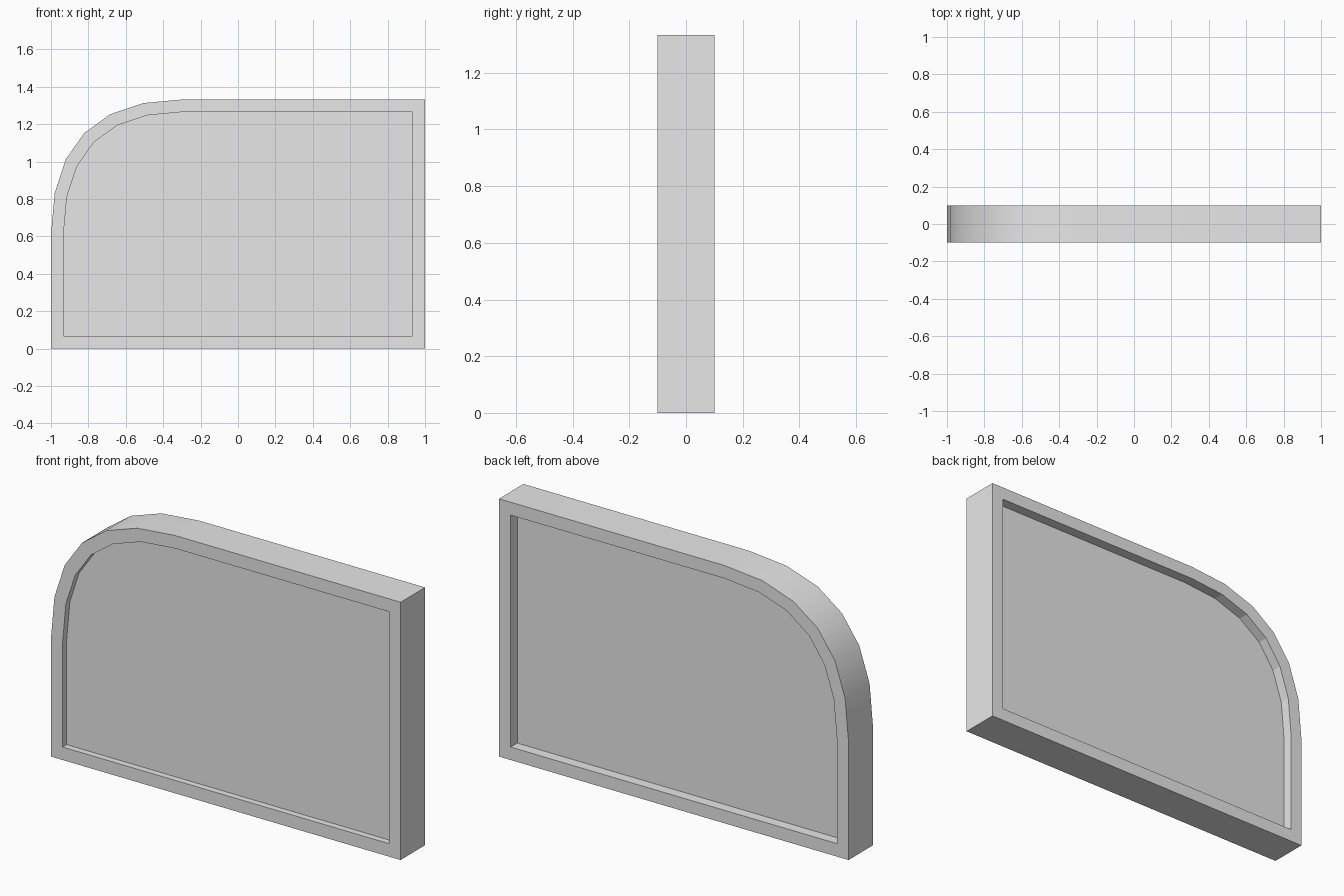
import bpy
import bmesh
import math

cube = bpy.data.objects.get("Cube")
if cube:
    bpy.data.objects.remove(cube, do_unlink=True)

HEIGHT, HALF_DEPTH, RIM = 1.333, 0.1, 0.067
PANEL_FRONT, PANEL_BACK = -0.067, 0.046
CURVE_X, CURVE_Z, STEPS = -0.29, 0.61, 6

grey = bpy.data.materials.new("light grey")
grey.use_nodes = True
grey.diffuse_color = (0.8, 0.8, 0.8, 1)
grey.node_tree.nodes["Principled BSDF"].inputs["Base Color"].default_value = grey.diffuse_color


def outline(inset):
    """Rectangle whose top right-hand corner is swept by a quadratic curve."""
    left, right, low, top = inset - 1, 1 - inset, inset, HEIGHT - inset
    pts = [(right, top), (right, low), (left, low)]
    for i in range(STEPS + 1):
        t = i / STEPS
        pts.append((left + (CURVE_X - left) * t ** 2,
                    top + (CURVE_Z - top) * (1 - t) ** 2))
    return pts


def ring(bm, pts, y):
    return [bm.verts.new((x, y, z)) for x, z in pts]


def bridge(bm, a, b, smooth=False):
    n = len(a)
    for i in range(n):
        j = (i + 1) % n
        bm.faces.new((a[i], a[j], b[j], b[i])).smooth = smooth


def finish(bm, name):
    bmesh.ops.recalc_face_normals(bm, faces=bm.faces)
    # Keep the rounded rim smooth and the corners crisp
    for e in bm.edges:
        e.smooth = e.calc_face_angle(0) < math.radians(30)
    mesh = bpy.data.meshes.new(name)
    bm.to_mesh(mesh)
    bm.free()
    mesh.materials.append(grey)
    obj = bpy.data.objects.new(name, mesh)
    bpy.context.collection.objects.link(obj)


# Body: raised rim around a recessed panel on both sides
outer, inner = outline(0), outline(RIM)
bm = bmesh.new()
rims = []
for side, panel_y in ((-1, PANEL_FRONT), (1, PANEL_BACK)):
    edge = ring(bm, outer, side * HALF_DEPTH)
    lip = ring(bm, inner, side * HALF_DEPTH)
    floor = ring(bm, inner, panel_y)
    bridge(bm, edge, lip)
    bridge(bm, lip, floor)
    bm.faces.new(floor)
    rims.append(edge)
bridge(bm, *rims, smooth=True)
finish(bm, "framed_panel")
